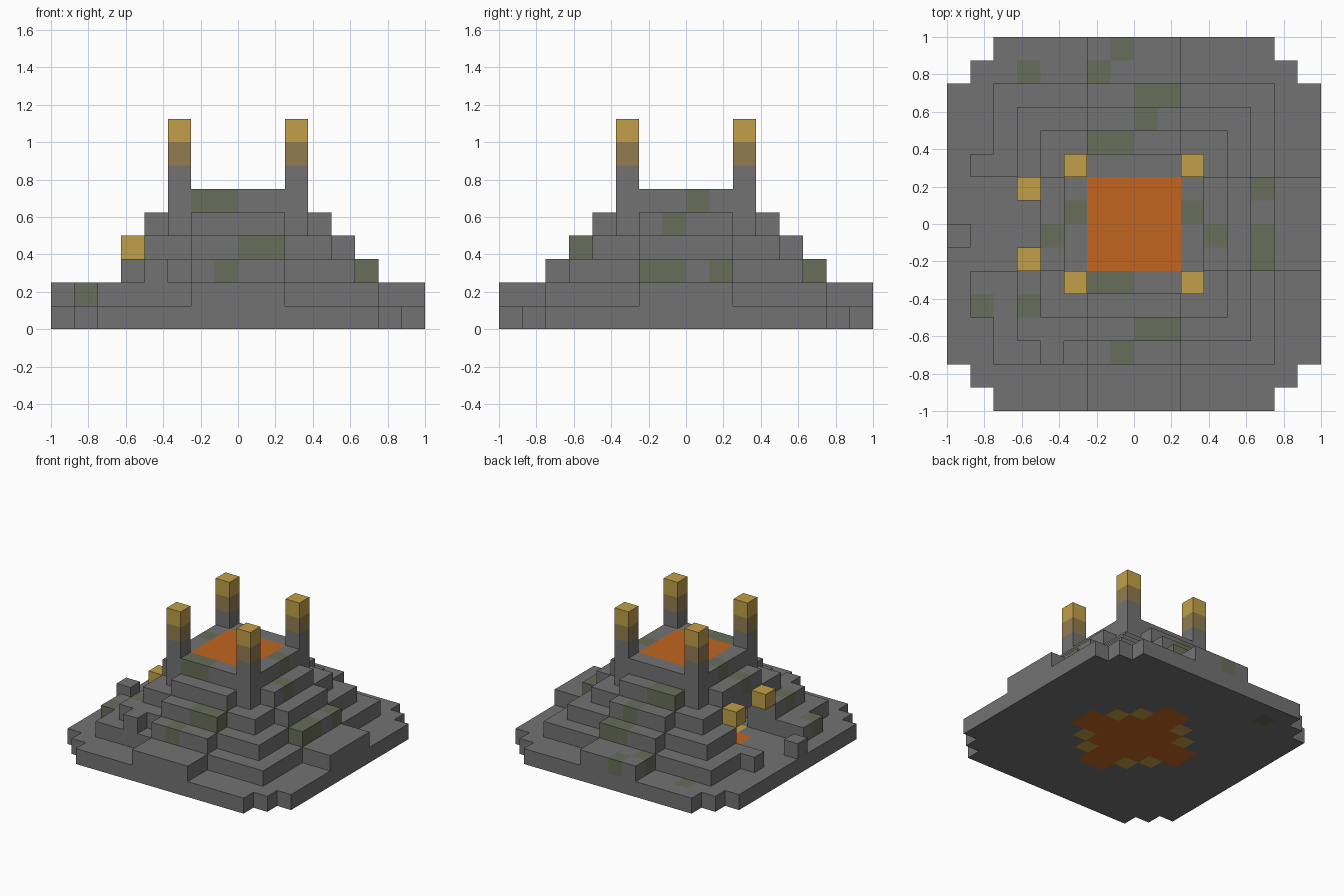
import bpy
import bmesh
from mathutils import Vector

cube = bpy.data.objects.get("Cube")
if cube:
    bpy.data.objects.remove(cube, do_unlink=True)

U = 0.125  # edge length of one block
COLOURS = {
    "stone": (0.17, 0.17, 0.17),
    "mossy_stone": (0.14, 0.155, 0.1),
    "lava": (0.54, 0.13, 0.015),
    "gold": (0.54, 0.35, 0.065),
    "dull_gold": (0.29, 0.2, 0.08),
}
NAMES = list(COLOURS)
MATS = []
for name, rgb in COLOURS.items():
    m = bpy.data.materials.new(name)
    m.use_nodes = True
    m.diffuse_color = (*rgb, 1)
    bsdf = next(n for n in m.node_tree.nodes if n.type == "BSDF_PRINCIPLED")
    bsdf.inputs["Base Color"].default_value = (*rgb, 1)
    MATS.append(m)

cells = {}  # block position -> (part, colour)


def fill(part, colour, x, y, z):
    """Fill half-open block ranges; an empty part carves them away."""
    for i in range(*x):
        for j in range(*y):
            for k in range(*z):
                if part:
                    cells[i, j, k] = (part, colour)
                else:
                    cells.pop((i, j, k), None)


def centred(part, colour, rx, ry, k):
    fill(part, colour, (-rx, rx), (-ry, ry), (k, k + 1))


# Foundation slab with stepped corners
for r in (6, 7, 8):
    centred("foundation", "stone", r, 14 - r, 0)

# Four square tiers, each with a stair in the middle of every side
for k in range(1, 5):
    part = f"tier_{k}"
    r = 7 - k
    centred(part, "stone", r, r, k)
    reach = 8 if k == 1 else r + 1
    centred(part, "stone", reach, 2, k)
    centred(part, "stone", 2, reach, k)
centred("summit", "stone", 3, 3, 5)

# Ruined entrance on the right side, and the chamber behind it
fill(None, None, (-8, -3), (-2, 2), (1, 3))
fill(None, None, (-5, -4), (-2, 2), (3, 4))
fill(None, None, (-3, 3), (-3, 3), (1, 4))
fill("rubble", "stone", (-7, -6), (2, 3), (1, 2))
fill("rubble", "stone", (-7, -6), (-4, -2), (1, 2))
fill("rubble", "stone", (-8, -7), (-1, 0), (1, 2))
fill("rubble", "stone", (-4, -3), (-6, -5), (2, 3))

# Lava pools in the floor and on the summit
centred("floor_lava", "gold", 3, 2, 0)
centred("floor_lava", "gold", 2, 3, 0)
centred("floor_lava", "lava", 2, 2, 0)
centred("floor_lava", "lava", 4, 1, 0)
centred("floor_lava", "lava", 1, 4, 0)
centred("summit_lava", "lava", 2, 2, 5)

# Corner pillars with gold caps
for sx, side in ((2, "left"), (-3, "right")):
    for sy, end in ((2, "back"), (-3, "front")):
        for colour, z in (("stone", (5, 7)), ("dull_gold", (7, 8)), ("gold", (8, 9))):
            fill(f"{end}_{side}_pillar", colour, (sx, sx + 1), (sy, sy + 1), z)

# Gold blocks over the entrance
for j in (-2, 1):
    fill("entrance_gold", "gold", (-5, -4), (j, j + 1), (3, 4))

# Mossy blocks, listed as x, y per level
MOSS = {
    0: [(-5, 6)],
    1: [(-7, -4), (-2, 6), (-1, 7)],
    2: [(-1, -6), (5, 1), (5, -1), (5, -2), (-5, -4), (0, 5), (1, 5)],
    3: [(0, -5), (1, -5), (0, 4)],
    4: [(3, -1), (-4, -1), (-2, 3), (-1, 3)],
    5: [(-2, -3), (-1, -3), (2, 0), (-3, 0)],
}
for k, spots in MOSS.items():
    for i, j in spots:
        if (i, j, k) in cells:
            cells[i, j, k] = (cells[i, j, k][0], "mossy_stone")


def build(part):
    """Skin the exposed sides of one part's blocks and merge flat areas."""
    bm = bmesh.new()
    for pos, (owner, colour) in cells.items():
        if owner != part:
            continue
        mid = Vector(pos) + Vector((0.5, 0.5, 0.5))
        for axis in range(3):
            for sign in (-1, 1):
                n = Vector((0, 0, 0))
                n[axis] = sign
                if tuple(int(c) for c in Vector(pos) + n) in cells:
                    continue
                a = Vector((0, 0, 0))
                a[(axis + 1) % 3] = 0.5
                b = n.cross(a)
                c = mid + n * 0.5
                corners = (c + a + b, c - a + b, c - a - b, c + a - b)
                face = bm.faces.new([bm.verts.new(p * U) for p in corners])
                face.material_index = NAMES.index(colour)
    bmesh.ops.remove_doubles(bm, verts=bm.verts[:], dist=0.001)
    bmesh.ops.dissolve_limit(bm, angle_limit=0.02, verts=bm.verts[:],
                             edges=bm.edges[:], delimit={"MATERIAL"})
    mesh = bpy.data.meshes.new(part)
    bm.to_mesh(mesh)
    bm.free()
    for m in MATS:
        mesh.materials.append(m)
    bpy.context.collection.objects.link(bpy.data.objects.new(part, mesh))


for part in sorted({owner for owner, _ in cells.values()}):
    build(part)
